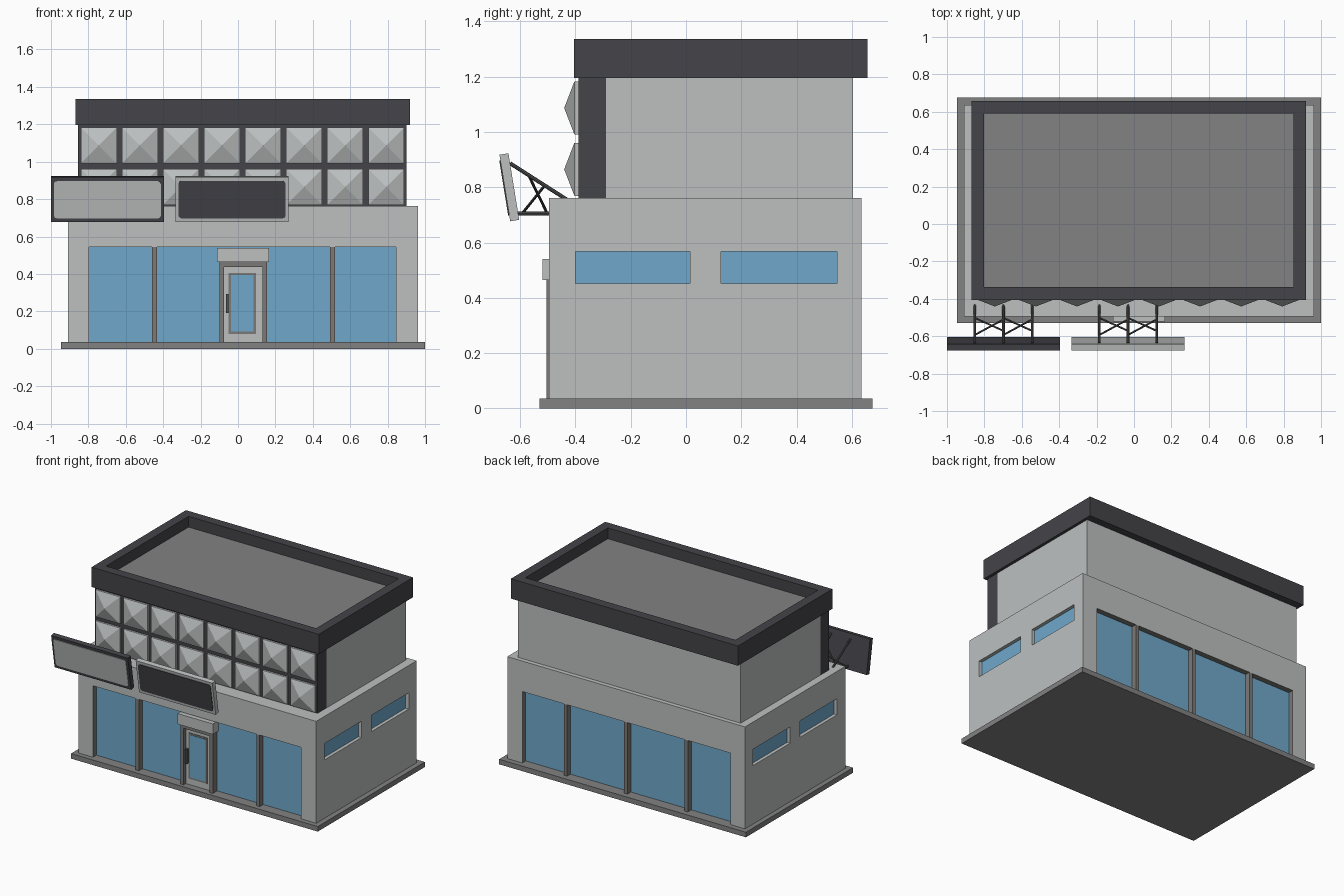
import bpy, bmesh, math
from mathutils import Vector, Matrix

if "Cube" in bpy.data.objects:
    bpy.data.objects.remove(bpy.data.objects["Cube"])


def mat(name, r, g, b):
    m = bpy.data.materials.new(name)
    m.diffuse_color = (r, g, b, 1)
    m.use_nodes = True
    m.node_tree.nodes["Principled BSDF"].inputs["Base Color"].default_value = m.diffuse_color
    return m


LIGHT = mat("light_grey_wall", 0.51, 0.53, 0.53)
DARK = mat("charcoal_trim", 0.058, 0.056, 0.066)
STONE = mat("mid_grey_stone", 0.22, 0.223, 0.22)
FRAME = mat("window_frame_grey", 0.2, 0.195, 0.19)
GLASS = mat("blue_glass", 0.16, 0.395, 0.6)
METAL = mat("dark_metal", 0.085, 0.085, 0.085)


def finish(name, bm, *mats):
    bmesh.ops.recalc_face_normals(bm, faces=bm.faces)
    me = bpy.data.meshes.new(name)
    bm.to_mesh(me)
    bm.free()
    for m in mats:
        me.materials.append(m)
    ob = bpy.data.objects.new(name, me)
    bpy.context.collection.objects.link(ob)
    return ob


def add_box(bm, x, y, z):
    """Add a box given (min, max) on each axis."""
    c = [(a + b) / 2 for a, b in (x, y, z)]
    s = [b - a for a, b in (x, y, z)]
    return bmesh.ops.create_cube(bm, matrix=Matrix.Translation(c) @ Matrix.Diagonal((*s, 1)))["verts"]


def box(name, x, y, z, m):
    bm = bmesh.new()
    add_box(bm, x, y, z)
    return finish(name, bm, m)


def add_bar(bm, a, b, r):
    a, b = Vector(a), Vector(b)
    d = b - a
    bmesh.ops.create_cone(bm, cap_ends=True, segments=8, radius1=r, radius2=r, depth=d.length,
                          matrix=Matrix.Translation((a + b) / 2) @ d.to_track_quat('Z', 'Y').to_matrix().to_4x4())


# main dimensions
BX, BY, BZ = (-0.91, 0.963), (-0.495, 0.636), (0.036, 0.762)
SHOP_X, SHOP_Z = (-0.797, 0.845), (0.0, 0.545)
SIDE_Y, SIDE_Z = ((-0.40, 0.015), (0.127, 0.547)), (0.452, 0.568)
RECESS, SIDE_RECESS, PANE = 0.045, 0.03, 0.006
FRONT, BACK = BY[0] + RECESS, BY[1] - RECESS

# base slab
box("base_slab", (-0.945, 1.0), (-0.53, 0.675), (0, 0.036), STONE)

# ground floor with window recesses cut out
bm = bmesh.new()
add_box(bm, BX, BY, BZ)
body = finish("ground_floor", bm, LIGHT, FRAME)
bm = bmesh.new()
add_box(bm, SHOP_X, (BY[0] - 0.1, FRONT), SHOP_Z)
add_box(bm, SHOP_X, (BACK, BY[1] + 0.1), SHOP_Z)
for y in SIDE_Y:
    add_box(bm, (BX[0] - 0.1, BX[0] + SIDE_RECESS), y, SIDE_Z)
    add_box(bm, (BX[1] - SIDE_RECESS, BX[1] + 0.1), y, SIDE_Z)
cutter = finish("window_cutter", bm)
cutter.hide_render = True
mod = body.modifiers.new("windows", 'BOOLEAN')
mod.operation, mod.solver, mod.object = 'DIFFERENCE', 'EXACT', cutter
dg = bpy.context.evaluated_depsgraph_get()
cut_mesh = bpy.data.meshes.new_from_object(body.evaluated_get(dg))
body.modifiers.clear()
body.data = cut_mesh
bpy.data.objects.remove(cutter)
# shop window jambs take the frame colour
for p in cut_mesh.polygons:
    c = p.center
    inside = BY[0] + 0.005 < c.y < BY[1] - 0.005
    p.material_index = int(inside and c.z < 0.56 and SHOP_X[0] - 0.01 < c.x < SHOP_X[1] + 0.01)

# glass panes
z = (BZ[0], SHOP_Z[1])
box("front_glass", SHOP_X, (FRONT - PANE, FRONT), z, GLASS)
box("back_glass", SHOP_X, (BACK, BACK + PANE), z, GLASS)
for i, y in enumerate(SIDE_Y):
    box(f"left_glass_{i}", (BX[0] + SIDE_RECESS - PANE, BX[0] + SIDE_RECESS), y, SIDE_Z, GLASS)
    box(f"right_glass_{i}", (BX[1] - SIDE_RECESS, BX[1] - SIDE_RECESS + PANE), y, SIDE_Z, GLASS)

# window mullions
for x in (-0.447, 0.505):
    box("front_mullion", (x - 0.013, x + 0.013), (BY[0], FRONT), z, FRAME)
for x in (-0.447, 0.029, 0.505):
    box("back_mullion", (x - 0.013, x + 0.013), (BACK, BY[1]), z, FRAME)

# entrance: frame, leaf, window, handle and canopy
bm = bmesh.new()
add_box(bm, (-0.10, -0.075), (-0.505, FRONT), (0.036, 0.465))
add_box(bm, (0.13, 0.155), (-0.505, FRONT), (0.036, 0.465))
add_box(bm, (-0.075, 0.13), (-0.505, FRONT), (0.438, 0.465))
finish("door_frame", bm, FRAME)
box("door_leaf", (-0.075, 0.13), (-0.48, FRONT), (0.036, 0.438), LIGHT)
box("door_window_trim", (-0.05, 0.096), (-0.484, -0.479), (0.08, 0.406), FRAME)
box("door_glass", (-0.037, 0.083), (-0.487, -0.483), (0.092, 0.395), GLASS)
box("door_handle", (-0.065, -0.051), (-0.503, -0.479), (0.19, 0.292), METAL)
box("door_canopy", (-0.112, 0.166), (-0.52, FRONT), (0.465, 0.54), LIGHT)

# upper floor and dark front panel
UX = (-0.855, 0.90)
box("upper_floor", UX, (-0.29, 0.605), (0.76, 1.20), LIGHT)
box("facade_panel", UX, (-0.39, -0.29), (0.76, 1.20), DARK)

# pyramid tiles on the facade
bm = bmesh.new()
for col in range(8):
    for zc in (0.865, 1.087):
        xc, h = -0.744 + col * 0.2195, 0.096
        vs = add_box(bm, (xc - h, xc + h), (-0.404, -0.385), (zc - h, zc + h))
        face = next(f for f in {f for v in vs for f in v.link_faces} if f.calc_center_median().y < -0.403)
        tip = bmesh.ops.poke(bm, faces=[face])["verts"][0]
        tip.co.y = -0.441
finish("pyramid_tiles", bm, LIGHT)

# parapet with sunken roof
bm = bmesh.new()
add_box(bm, (-0.87, 0.92), (-0.405, 0.657), (1.195, 1.336))
bm.faces.ensure_lookup_table()
top = max(bm.faces, key=lambda f: f.calc_center_median().z)
bmesh.ops.inset_region(bm, faces=[top], thickness=0.095)
floor = bmesh.ops.extrude_discrete_faces(bm, faces=[top])["faces"][0]
bmesh.ops.translate(bm, verts=floor.verts, vec=(0, 0, -0.077))
floor.material_index = 1
finish("roof_parapet", bm, DARK, STONE)


# tilted sign boards with rounded panels and truss brackets
def sign(name, xc, frame_mat, panel_mat):
    tilt = Matrix.Translation((xc, -0.6395, 0.80)) @ Matrix.Rotation(math.radians(9.2), 4, 'X')
    board = box(name + "_board", (-0.302, 0.302), (-0.0165, 0.0165), (-0.122, 0.122), frame_mat)
    board.data.transform(tilt)
    bm = bmesh.new()
    add_box(bm, (-0.286, 0.286), (-0.0205, -0.014), (-0.101, 0.101))
    corners = [e for e in bm.edges if abs(e.verts[0].co.y - e.verts[1].co.y) > 0.005]
    bmesh.ops.bevel(bm, geom=corners, offset=0.016, segments=3, profile=0.5, affect='EDGES')
    panel = finish(name + "_panel", bm, panel_mat)
    panel.data.transform(tilt)

    bm = bmesh.new()
    xs = [xc - 0.153, xc, xc + 0.153]
    for x in xs:
        add_bar(bm, (x, -0.612, 0.705), (x, -0.485, 0.705), 0.007)
        add_bar(bm, (x, -0.637, 0.887), (x, -0.426, 0.752), 0.007)
    for a, b in zip(xs, xs[1:]):
        add_bar(bm, (a, -0.593, 0.705), (b, -0.51, 0.808), 0.005)
        add_bar(bm, (a, -0.502, 0.705), (b, -0.571, 0.846), 0.005)
    finish(name + "_bracket", bm, METAL)


sign("left_sign", -0.698, DARK, LIGHT)
sign("right_sign", -0.032, LIGHT, DARK)
